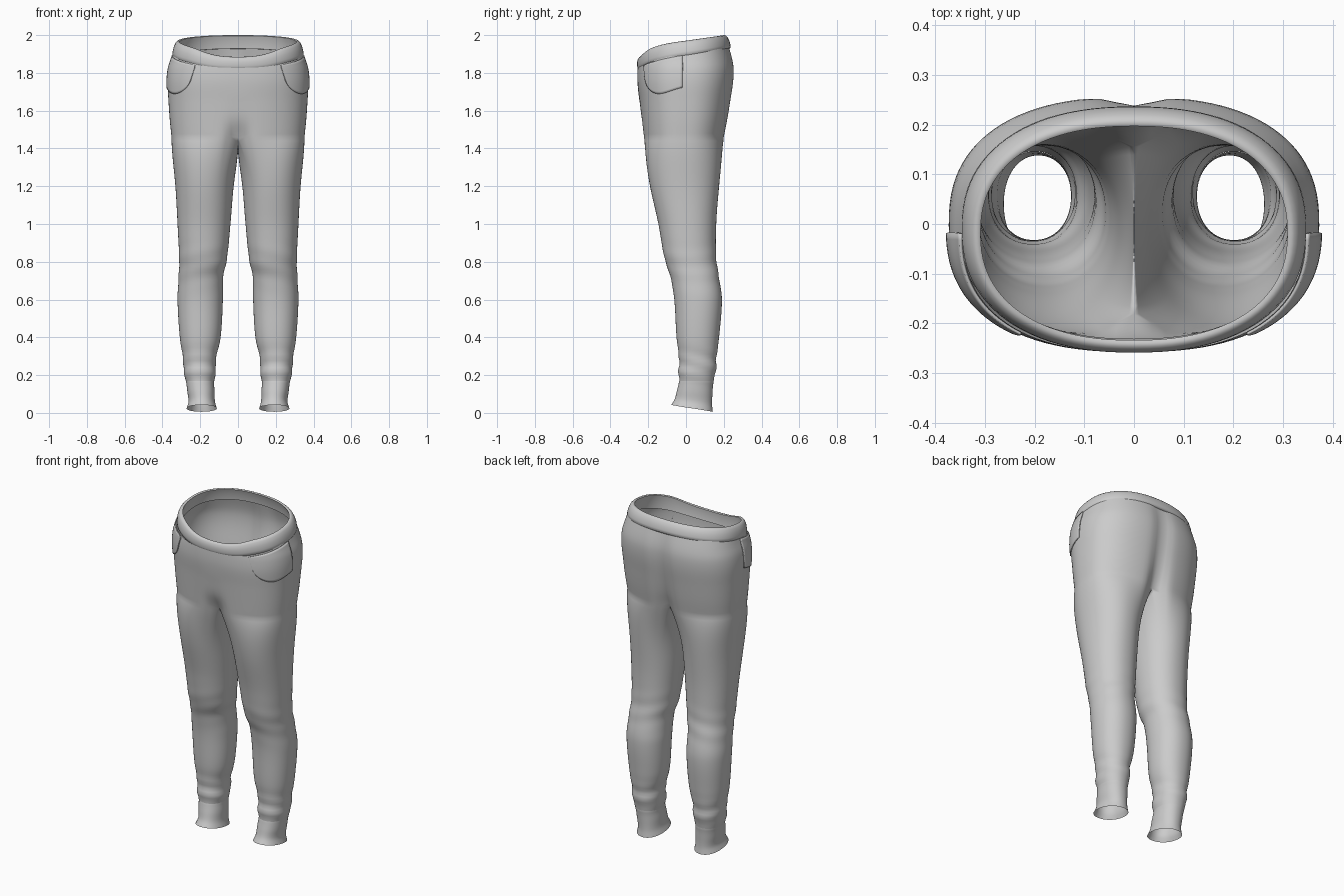
import bpy, bmesh
from math import sin, cos, radians, exp, pi

if "Cube" in bpy.data.objects:
    bpy.data.objects.remove(bpy.data.objects["Cube"])

# Leg silhouette: z, inner x, outer x, front y, back y
LEG = [(0.00, .112, .272, -.078, .142), (0.04, .122, .262, -.060, .138),
       (0.10, .124, .268, -.048, .140), (0.17, .126, .276, -.036, .146),
       (0.22, .116, .288, -.040, .158), (0.28, .118, .290, -.036, .160),
       (0.40, .092, .308, -.050, .175), (0.60, .080, .320, -.062, .190),
       (0.72, .078, .314, -.082, .174), (0.82, .058, .312, -.114, .160),
       (1.00, .040, .320, -.146, .160), (1.20, .024, .331, -.190, .175),
       (1.40, .006, .347, -.220, .195), (1.50, .002, .355, -.230, .210)]
# Seat silhouette: z, half width, front y, back y, front crease, back crease
SEAT = [(1.40, .347, -.220, .195, .30, .30), (1.46, .352, -.227, .205, .20, .24),
        (1.55, .361, -.236, .222, .04, .15), (1.65, .368, -.246, .238, .0, .10),
        (1.75, .373, -.257, .253, .0, .08), (1.82, .367, -.257, .256, .0, .07),
        (1.87, .352, -.252, .249, .0, .06), (1.94, .332, -.246, .230, .0, .04)]
BAND_TOP = [(-1, 1.885), (-.7, 1.932), (0, 1.968), (1, 2.0)]
BAND_LOW = [(-1, 1.815), (-.7, 1.847), (0, 1.888), (1, 1.928)]
POCKET = [(0, 1.825), (.08, 1.75), (.28, 1.702), (.55, 1.69), (1, 1.722)]


def sample(table, t):
    """Smooth (cubic) lookup in a table keyed by its first column."""
    t = min(max(t, table[0][0]), table[-1][0])
    i = 0
    while i < len(table) - 2 and t > table[i + 1][0]:
        i += 1
    slope = lambda k, c: ((table[min(k + 1, len(table) - 1)][c] - table[max(k - 1, 0)][c])
                          / (table[min(k + 1, len(table) - 1)][0] - table[max(k - 1, 0)][0]))
    h = table[i + 1][0] - table[i][0]
    u = (t - table[i][0]) / h
    return [(2*u**3 - 3*u*u + 1) * table[i][c] + (u**3 - 2*u*u + u) * h * slope(i, c)
            + (3*u*u - 2*u**3) * table[i + 1][c] + (u**3 - u*u) * h * slope(i + 1, c)
            for c in range(1, len(table[0]))]


def power(v, n):
    return abs(v) ** (2 / n) * (1 if v >= 0 else -1)


def leg_point(deg, z):
    x0, x1, y0, y1 = sample(LEG, z)
    a = radians(deg)
    # soft folds gathered above the cuff and behind the knee
    fold = .035 * exp(-((z - .25) / .07) ** 2) * sin(z * 75 + 2.2 * sin(a))
    fold += .012 * exp(-((z - .78) / .09) ** 2) * sin(z * 60 + 2 * cos(a))
    r = 1 + fold
    return ((x0 + x1) / 2 + r * (x1 - x0) / 2 * power(cos(a), 2.15),
            (y0 + y1) / 2 + r * (y1 - y0) / 2 * power(sin(a), 2.15), z)


def seat_point(deg, z, grow=1.0):
    w, yf, yb, cf, cb = sample(SEAT, z)
    a = radians(deg)
    x = w * power(cos(a), 2.45)
    y = (yf + yb) / 2 + (yb - yf) / 2 * power(sin(a), 2.45)
    y *= 1 - (cf if y < 0 else cb) * exp(-(x / .05) ** 2)
    return (x * grow, y * grow, z)


def make(name, rings, closed, mirror=False, angle=50, loop=False):
    """Loft rings of points; a ring may be shorter than the one below it."""
    bm = bmesh.new()
    rows = [[bm.verts.new(p) for p in r] for r in rings]
    pairs = list(zip(rows, rows[1:])) + ([(rows[-1], rows[0])] if loop else [])
    for lo, hi in pairs:
        n = min(len(lo), len(hi))
        wrap = closed and len(lo) == len(hi) == len(rings[0])
        for j in range(n if wrap else n - 1):
            k = (j + 1) % n
            bm.faces.new((lo[j], lo[k], hi[k], hi[j]))
    bmesh.ops.recalc_face_normals(bm, faces=bm.faces)
    me = bpy.data.meshes.new(name)
    bm.to_mesh(me)
    bm.free()
    ob = bpy.data.objects.new(name, me)
    bpy.context.collection.objects.link(ob)
    if mirror:
        ob.modifiers.new("mirror", 'MIRROR').merge_threshold = .0015
    bpy.ops.object.select_all(action='DESELECT')
    ob.select_set(True)
    bpy.context.view_layer.objects.active = ob
    bpy.ops.object.shade_smooth_by_angle(angle=radians(angle))
    return ob


# Trouser half: leg rings, crotch ring, then open seat rings up to the band
N, OUT, CORNER, ZC = 72, 53, 130, 1.46
angles = [-CORNER + 5 * j for j in range(N)]
to_seat = lambda deg: deg * 90 / CORNER


def crotch_point(j):
    if j < OUT:
        return seat_point(to_seat(angles[j]), ZC)
    u = (angles[j] - CORNER) / 100
    back, front = seat_point(90, ZC)[1], seat_point(-90, ZC)[1]
    return (0, back + (front - back) * u, 1.385 + (ZC - 1.385) * (2 * u - 1) ** 2)


rings = [[leg_point(d, .168 + (1.1 - .168) * i / 52) for d in angles] for i in range(53)]
for i in range(1, 19):
    t, ring = i / 18, []
    for j, d in enumerate(angles):
        c = crotch_point(j)
        p = leg_point(d, 1.1 + (c[2] - 1.1) * t)
        k = t ** 3
        ring.append((p[0] + (c[0] - p[0]) * k, p[1] + (c[1] - p[1]) * k, p[2]))
    rings.append(ring)
for i in range(1, 25):
    ring = []
    for d in angles[:OUT]:
        s = to_seat(d)
        top = sample(BAND_LOW, sin(radians(s)))[0] + .012
        ring.append(seat_point(s, ZC + (top - ZC) * i / 24))
    rings.append(ring)
make("trouser_legs_and_seat", rings, True, mirror=True, angle=80)

# Ankle cuffs: slightly tucked under the leg, hem raised at the front
rings = []
for i in range(15):
    z = .178 * i / 14
    ring = []
    for d in angles:
        x, y, _ = leg_point(d, z)
        tuck = .97 if i == 14 else 1.0
        lift = (.024 - .018 * sin(radians(d))) * (1 - z / .178)
        ring.append((.2 + (x - .2) * tuck, .05 + (y - .05) * tuck, z + lift))
    rings.append(ring)
make("ankle_cuffs", rings, True, mirror=True)

# Waistband: padded strip swept round the waist; (height, outward offset)
PROFILE = [(0, -.012), (-.02, .002), (.08, .012), (.3, .015), (.6, .014), (.85, .009),
           (.97, .002), (1, -.006), (.95, -.012), (.5, -.008)]
rings = []
for i in range(96):
    a = 2 * pi * i / 96
    lo, hi = sample(BAND_LOW, sin(a))[0], sample(BAND_TOP, sin(a))[0]
    ring = []
    for h, o in PROFILE:
        w = .336 - .016 * h + o
        yf, yb = -.243 - .003 * h - o, .226 - .018 * h + o
        ring.append((w * power(cos(a), 2.3),
                     (yf + yb) / 2 + (yb - yf) / 2 * power(sin(a), 2.3), lo + (hi - lo) * h))
    rings.append(ring)
make("waistband", rings, True, angle=60, loop=True)

# Curved hip pockets: thin patches lying on the seat
rings = []
for i in range(33):
    u = (i / 32) ** 1.3
    deg = -56 + 54 * u
    low = sample(POCKET, u)[0]
    top = sample(BAND_LOW, sin(radians(deg)))[0] + .005
    rings.append([seat_point(deg, low + (top - low) * j / 14, 1.008) for j in range(15)])
pocket = make("hip_pockets", rings, False, mirror=True, angle=40)
solid = pocket.modifiers.new("thickness", 'SOLIDIFY')
solid.thickness, solid.offset = .006, 0
